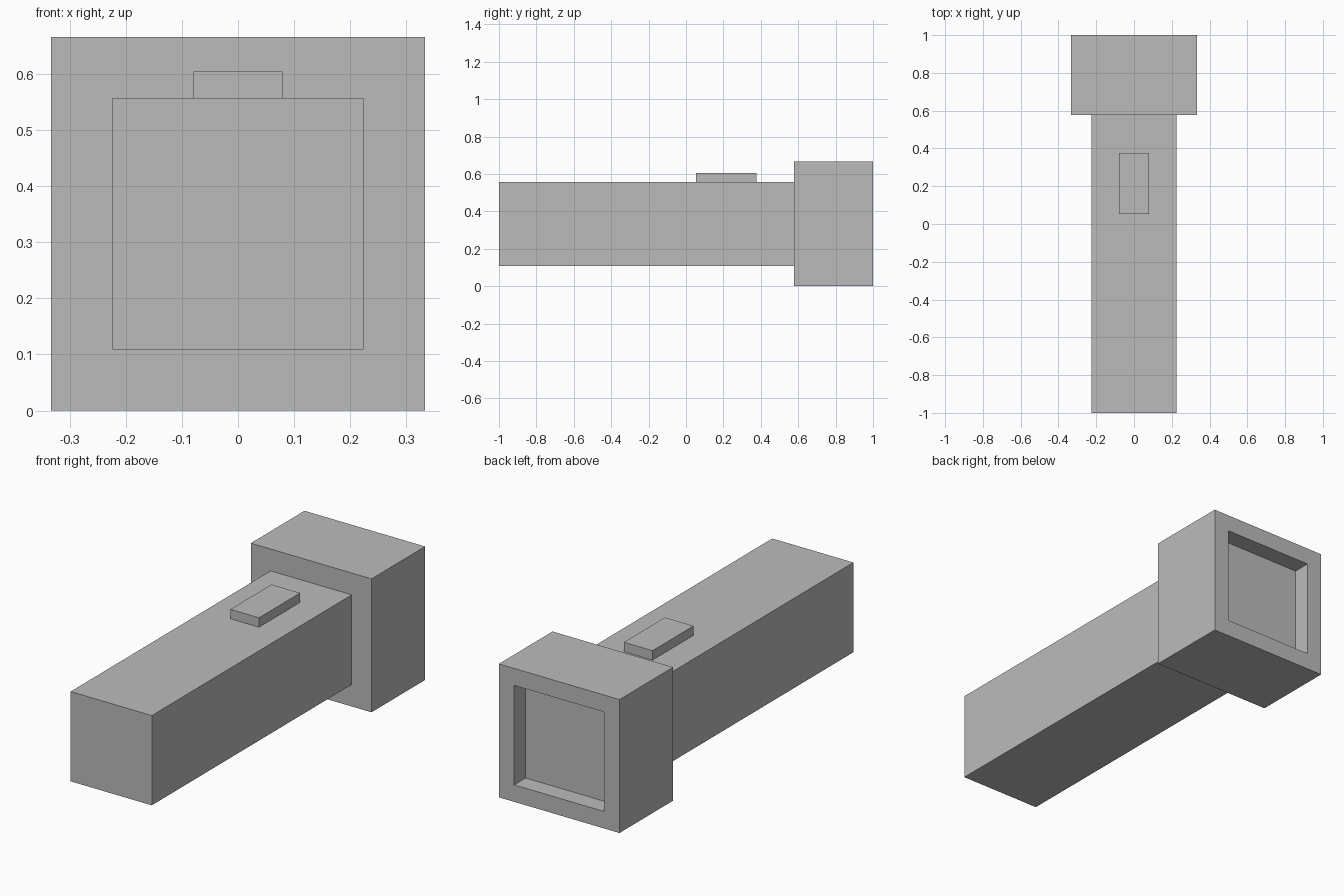
import bpy
import bmesh
from mathutils import Vector

default = bpy.data.objects.get("Cube")
if default:
    bpy.data.objects.remove(default, do_unlink=True)

grey = bpy.data.materials.new("plain_grey")
grey.use_nodes = True
colour = (0.5, 0.5, 0.5, 1)
grey.diffuse_color = colour
grey.node_tree.nodes["Principled BSDF"].inputs["Base Color"].default_value = colour


def box(name, low, high, shape=None):
    """Axis-aligned box between two corners, with an optional bmesh edit."""
    low, high = Vector(low), Vector(high)
    bm = bmesh.new()
    bmesh.ops.create_cube(bm, size=1)
    bmesh.ops.scale(bm, vec=high - low, verts=bm.verts)
    bmesh.ops.translate(bm, vec=(low + high) / 2, verts=bm.verts)
    if shape:
        shape(bm)
    mesh = bpy.data.meshes.new(name)
    bm.to_mesh(mesh)
    bm.free()
    mesh.materials.append(grey)
    obj = bpy.data.objects.new(name, mesh)
    bpy.context.collection.objects.link(obj)
    return obj


def recess_back(bm):
    """Inset the back face and push it inward as a square pocket."""
    bm.normal_update()
    back = max(bm.faces, key=lambda f: f.normal.y)
    bmesh.ops.inset_region(bm, faces=[back], thickness=0.12)
    pocket = bmesh.ops.extrude_discrete_faces(bm, faces=[back])["faces"][0]
    bmesh.ops.translate(bm, vec=(0, -0.09, 0), verts=pocket.verts)


# Long square handle
box("handle", (-0.224, -1, 0.109), (0.224, 0.577, 0.557))
# Wide lamp head with its recessed lens
box("lamp_head", (-0.333, 0.577, 0), (0.333, 1, 0.666), recess_back)
# Switch on top of the handle
box("switch", (-0.079, 0.053, 0.55), (0.079, 0.377, 0.604))
